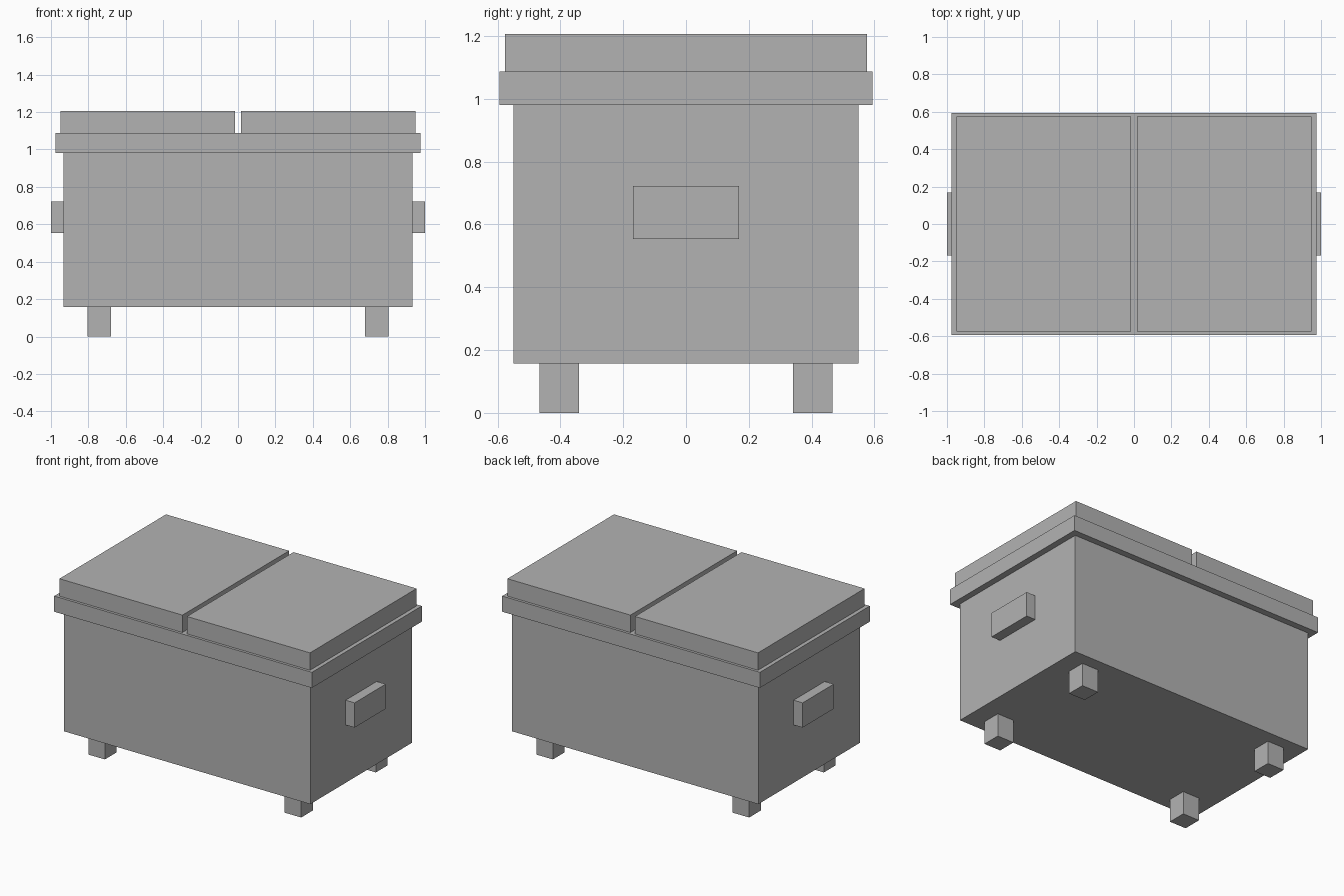
import bpy
import bmesh
from mathutils import Matrix, Vector

default = bpy.data.objects.get("Cube")
if default:
    bpy.data.objects.remove(default)

# Single painted-metal colour
GREY = (0.45, 0.45, 0.45, 1.0)
grey = bpy.data.materials.new("plain grey")
grey.use_nodes = True
grey.diffuse_color = GREY
grey.node_tree.nodes["Principled BSDF"].inputs["Base Color"].default_value = GREY


def box(name, low, high):
    """Axis-aligned box between two corners."""
    low, high = Vector(low), Vector(high)
    bm = bmesh.new()
    bmesh.ops.create_cube(bm, size=1, matrix=Matrix.Diagonal((*(high - low), 1)))
    mesh = bpy.data.meshes.new(name)
    bm.to_mesh(mesh)
    bm.free()
    mesh.materials.append(grey)
    obj = bpy.data.objects.new(name, mesh)
    obj.location = (low + high) / 2
    bpy.context.collection.objects.link(obj)
    return obj


def sided_box(name, x, y, z, side):
    """Box spanning the x range on the left (+1) or right (-1) side."""
    xs = sorted(side * v for v in x)
    return box(name, (xs[0], y[0], z[0]), (xs[1], y[1], z[1]))


# Container and overhanging rim
box("body", (-0.932, -0.55, 0.157), (0.932, 0.55, 0.98))
box("rim", (-0.975, -0.594, 0.98), (0.975, 0.594, 1.087))

# Paired lids, side handles and feet
for side, label in ((1, "left"), (-1, "right")):
    sided_box(f"{label}_lid", (0.017, 0.948), (-0.576, 0.576), (1.087, 1.206), side)
    sided_box(f"{label}_handle", (0.932, 1.0), (-0.168, 0.168), (0.553, 0.722), side)
    for y, end in (((-0.467, -0.34), "front"), ((0.34, 0.467), "back")):
        sided_box(f"{end}_{label}_foot", (0.68, 0.805), y, (0, 0.157), side)
